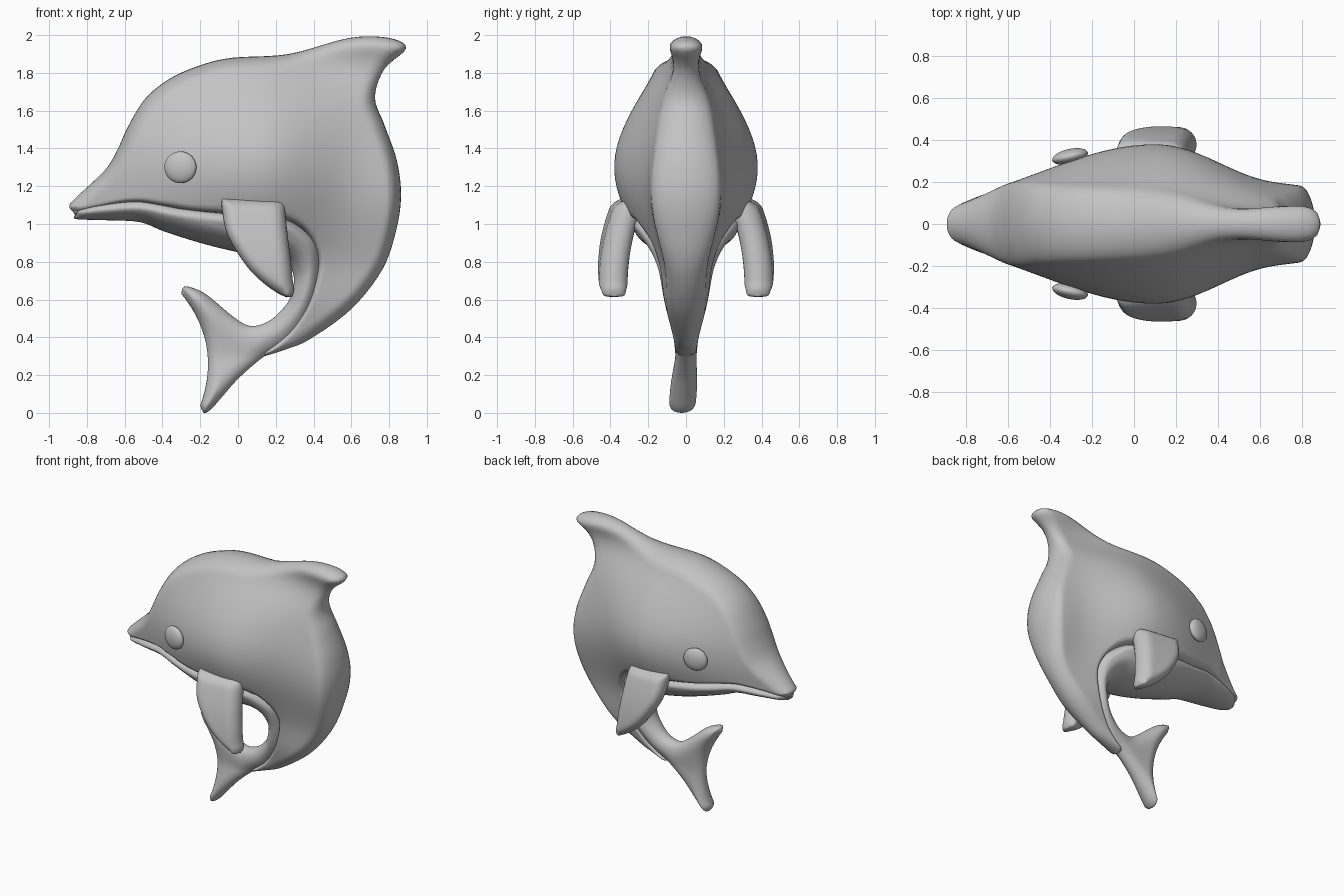
import bpy, bmesh, math
from mathutils import Vector

cube = bpy.data.objects.get("Cube")
if cube:
    bpy.data.objects.remove(cube)

grey = bpy.data.materials.new("soft_grey")
grey.use_nodes = True
GREY = (0.55, 0.55, 0.55, 1)
grey.diffuse_color = GREY
grey.node_tree.nodes["Principled BSDF"].inputs["Base Color"].default_value = GREY


def bump(p, x, z, sx, sz):
    return math.exp(-(p.x - x) ** 2 / sx - (p.y - z) ** 2 / sz)


def body_width(p):
    """Half width of the animal at a point of its middle plane."""
    w = 0.045 + 0.335 * bump(p, 0.1, 1.3, 0.6 if p.x < 0.1 else 0.3, 0.28)
    w += 0.08 * bump(p, 0.85, 1.12, 0.06, 0.15)    # broad back
    w += 0.03 * bump(p, 0.48, 0.58, 0.08, 0.03)    # lower back
    w += 0.045 * bump(p, 0.82, 1.98, 0.08, 0.012)  # thick fin tip
    w -= 0.04 * bump(p, 0.45, 1.84, 0.12, 0.02)    # fin root
    return w - 0.09 * max(0, -0.62 - p.x)          # slim beak


def lower_width(p):
    """Half width of the jaw, belly and tail; the flukes thicken downwards."""
    jaw = 0.015 * bump(p, -0.72, 1.06, 0.02, 0.02)
    return 1.02 * body_width(p) + jaw + 0.16 * max(0, 0.3 - p.y)


def spline(points, steps=5):
    """Smooth curve through all points."""
    out = []
    for i in range(len(points) - 1):
        p0, p1, p2 = points[max(i - 1, 0)], points[i], points[i + 1]
        p3 = points[min(i + 2, len(points) - 1)]
        for k in range(steps):
            t = k / steps
            out.append(0.5 * (2 * p1 + (p2 - p0) * t + (2 * p0 - 5 * p1 + 4 * p2 - p3) * t * t
                              + (3 * p1 - p0 - 3 * p2 + p3) * t ** 3))
    return out + [points[-1]]


def distance(p, line):
    best = 9.0
    for a, b in zip(line, line[1:]):
        ab = b - a
        t = max(0, min(1, (p - a).dot(ab) / max(ab.length_squared, 1e-9)))
        best = min(best, (p - a - ab * t).length)
    return best


def rounded(d, r):
    return math.sqrt(max(0, 1 - (1 - min(d / r, 1)) ** 2))


def finish(ob):
    ob.data.materials.append(grey)
    bpy.ops.object.select_all(action='DESELECT')
    ob.select_set(True)
    bpy.context.view_layer.objects.active = ob
    bpy.ops.object.shade_smooth_by_angle(angle=math.radians(60))


def inflate(name, ribs, width, round_a, round_b, cap_start=False,
            centre=lambda p: 0, across=28):
    """Puff up the area spanned by ribs (ax, az, bx, bz, bow) to both sides."""
    side_a = spline([Vector(r[:2]) for r in ribs])
    side_b = spline([Vector(r[2:4]) for r in ribs])
    bows = [v.x for v in spline([Vector((r[4] if len(r) > 4 else 0, 0)) for r in ribs])]
    rows = []
    for a, b, bow in zip(side_a, side_b, bows):
        d = b - a
        mid = (a + b) / 2 + Vector((d.y, -d.x)).normalized() * bow
        row = []
        for k in range(across + 1):
            t = 0.5 - 0.5 * math.cos(math.pi * k / across)
            row.append(a * (1 - t) * (1 - 2 * t) + mid * 4 * t * (1 - t) + b * t * (2 * t - 1))
        rows.append(row)
    edge_a, edge_b = side_a + rows[-1], side_b
    if cap_start:
        edge_a = rows[0][::-1] + edge_a
    bm = bmesh.new()
    for side in (1, -1):
        grid = []
        for row in rows:
            span = max((row[0] - row[-1]).length * 0.6, 0.02)
            line = []
            for p in row:
                h = width(p) * rounded(distance(p, edge_a), min(round_a, span))
                h *= rounded(distance(p, edge_b), min(round_b, span))
                line.append(bm.verts.new((p.x, centre(p) + side * h, p.y)))
            grid.append(line)
        for r, s in zip(grid, grid[1:]):
            for k in range(across):
                bm.faces.new((r[k], r[k + 1], s[k + 1], s[k]))
    bmesh.ops.remove_doubles(bm, verts=bm.verts, dist=0.0005)
    bmesh.ops.recalc_face_normals(bm, faces=bm.faces)
    mesh = bpy.data.meshes.new(name)
    bm.to_mesh(mesh)
    bm.free()
    ob = bpy.data.objects.new(name, mesh)
    bpy.context.collection.objects.link(ob)
    finish(ob)


# Body: ribs run from the back outline to the mouth and belly crease
head = [
    (-.87, 1.06, -.865, 1.05), (-.893, 1.095, -.83, 1.055), (-.855, 1.142, -.78, 1.065),
    (-.705, 1.285, -.62, 1.095), (-.64, 1.39, -.52, 1.10), (-.58, 1.52, -.42, 1.085),
    (-.49, 1.665, -.31, 1.065), (-.36, 1.77, -.2, 1.05), (-.2, 1.84, -.09, 1.04),
    (-.03, 1.88, 0, 1.03)]
back_fin = [
    (.27, 1.90, .1, 1.02, .05), (.59, 1.985, .17, 1.015, .1), (.80, 1.985, .2, 1.015, .12),
    (.89, 1.93, .24, 1.01, .12), (.775, 1.82, .27, 1.0, .08), (.725, 1.67, .3, .985, .04)]
back = [
    (.775, 1.525, .33, .965), (.84, 1.34, .36, .935), (.863, 1.155, .39, .89),
    (.838, .97, .415, .81), (.765, .76, .405, .72), (.6, .55, .36, .58),
    (.38, .39, .28, .455), (.25, .335, .2, .375), (.14, .30, .13, .31)]
inflate("body", head + back_fin + back, body_width, 0.07, 0.035)

# Lower jaw and belly, tucked in under the crease, running on into the tail
belly = [
    (-.86, 1.04, -.87, 1.04), (-.84, 1.09, -.85, 1.025), (-.70, 1.13, -.70, 1.02),
    (-.52, 1.15, -.52, 1.01), (-.31, 1.115, -.39, .96), (-.09, 1.09, -.2, .90),
    (.1, 1.07, -.02, .855), (.25, 1.055, .12, .83), (.36, .99, .22, .825),
    (.435, .91, .27, .79), (.455, .81, .295, .72), (.435, .65, .29, .66),
    (.37, .49, .26, .58), (.27, .375, .17, .49)]
tail = [
    (.14, .30, .07, .46), (.01, .19, -.02, .505, .03),
    (-.08, .09, -.165, .625, .06), (-.14, .022, -.25, .665, .07),
    (-.18, .0, -.29, .665, .08), (-.2, .04, -.3, .63, .085)]
inflate("belly_and_tail", belly + tail, lower_width, 0.08, 0.11,
        centre=lambda p: -0.075 * max(0, 0.3 - p.y))

# Flippers: curved plates hanging from the sides
flipper = [
    (-.085, 1.137, .235, 1.127), (-.085, 1.08, .248, 1.08), (-.055, .94, .262, .95),
    (.04, .785, .28, .8), (.12, .70, .29, .70), (.2, .64, .298, .655), (.255, .612, .288, .615)]
for name, side in (("left_flipper", 1), ("right_flipper", -1)):
    inflate(name, flipper, lambda p: 0.076, 0.06, 0.07, True,
            lambda p: side * (0.393 - 0.45 * (p.y - 0.66) ** 2 - 0.1 * (p.x - 0.15)), 20)

# Eyes: flattened balls set into the cheeks
for name, side in (("left_eye", 1), ("right_eye", -1)):
    bpy.ops.mesh.primitive_uv_sphere_add(segments=32, ring_count=16, radius=1,
                                         location=(-.305, side * 0.322, 1.3))
    eye = bpy.context.object
    eye.name = name
    eye.scale = (0.087, 0.036, 0.084)
    eye.rotation_euler = (0, 0, side * 0.22)
    finish(eye)
